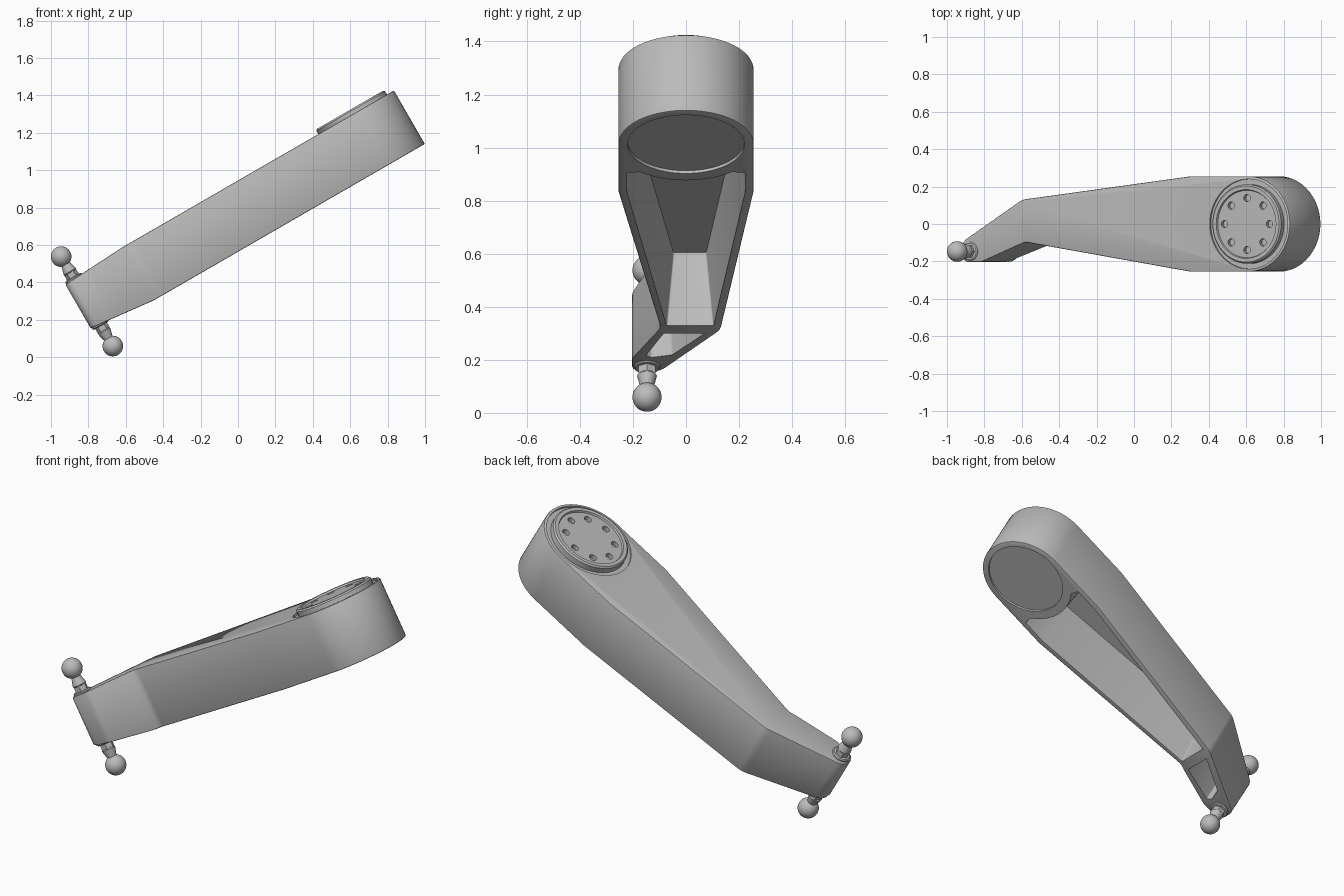
import bpy, bmesh
from math import sin, cos, pi, radians
from mathutils import Vector

if "Cube" in bpy.data.objects:
    bpy.data.objects.remove(bpy.data.objects["Cube"])

TILT = -pi / 6            # whole arm leans up towards its large end
HUB = 1.18                # hub centre along the arm
STUD = (-0.55, -0.147)    # ball stud centre at the small end

grey = bpy.data.materials.new("plain grey")
grey.use_nodes = True
grey.diffuse_color = (0.5, 0.5, 0.5, 1)
grey.node_tree.nodes["Principled BSDF"].inputs["Base Color"].default_value = (0.5, 0.5, 0.5, 1)


def make(name, bm):
    bmesh.ops.recalc_face_normals(bm, faces=bm.faces)
    mesh = bpy.data.meshes.new(name)
    bm.to_mesh(mesh)
    bm.free()
    ob = bpy.data.objects.new(name, mesh)
    ob.rotation_euler.y = TILT
    bpy.context.collection.objects.link(ob)
    return ob


def finish(ob):
    ob.data.materials.clear()
    ob.data.materials.append(grey)
    bpy.ops.object.select_all(action="DESELECT")
    ob.select_set(True)
    bpy.context.view_layer.objects.active = ob
    bpy.ops.object.shade_smooth_by_angle(angle=radians(30))


def arc(cx, r, a0, a1, n):
    steps = [radians(a0 + (a1 - a0) * i / n) for i in range(n + 1)]
    return [(cx + r * cos(a), r * sin(a)) for a in steps]


def inset(points, d):
    """Mitred inward offset of a counter-clockwise outline."""
    pts = [Vector(p) for p in points]
    out = []
    for i, p in enumerate(pts):
        a = (p - pts[i - 1]).normalized()
        b = (pts[(i + 1) % len(pts)] - p).normalized()
        n1, n2 = Vector((-a.y, a.x)), Vector((-b.y, b.x))
        out.append(p + (n1 + n2) * d / (1 + n1.dot(n2)))
    return out


def prism(outline, low, high, draft, corner):
    """Extruded outline with optional draft and rounded upright corners."""
    bm = bmesh.new()
    a = [bm.verts.new((p[0], p[1], low)) for p in outline]
    b = [bm.verts.new((p[0], p[1], high)) for p in inset(outline, draft)]
    n = len(a)
    bm.faces.new(a[::-1])
    bm.faces.new(b)
    for i in range(n):
        j = (i + 1) % n
        bm.faces.new((a[i], a[j], b[j], b[i]))
    bm.normal_update()
    sharp = [e for e in bm.edges
             if abs(e.verts[0].co.z - e.verts[1].co.z) > 0.05 and e.calc_face_angle() > 0.3]
    bmesh.ops.bevel(bm, geom=sharp, offset=corner, segments=4, profile=0.5,
                    affect="EDGES", clamp_overlap=True)
    return bm


def lathe(profile, centre, sides):
    """Turned solid: profile of (radius, height) around an upright axis."""
    bm = bmesh.new()
    x, y = centre
    rings = []
    for r, z in profile:
        rings.append([bm.verts.new((x + r * cos(2 * pi * k / sides),
                                    y + r * sin(2 * pi * k / sides), z)) for k in range(sides)])
    for low, high in zip(rings, rings[1:]):
        for k in range(sides):
            j = (k + 1) % sides
            bm.faces.new((low[k], low[j], high[j], high[k]))
    bm.faces.new(rings[0][::-1])
    bm.faces.new(rings[-1])
    return bm


def cut(ob, cutters):
    for c in cutters:
        c.hide_render = True
        m = ob.modifiers.new("cut", "BOOLEAN")
        m.operation, m.solver, m.object = "DIFFERENCE", "EXACT", c
    graph = bpy.context.evaluated_depsgraph_get()
    mesh = bpy.data.meshes.new_from_object(ob.evaluated_get(graph))
    ob.modifiers.clear()
    ob.data = mesh
    for c in cutters:
        bpy.data.objects.remove(c)


# Arm body: outline, thinner small end, softened rims
outline = [(-0.605, -0.18), (-0.58, -0.203), (-0.48, -0.203), (-0.2, -0.097), (0.82, -0.255)]
outline += arc(HUB, 0.255, -90, 90, 48)
outline += [(0.82, 0.255), (-0.22, 0.13), (-0.585, -0.085), (-0.605, -0.11)]
bm = prism(outline, 0.488, 0.818, 0, 0.02)
KINK = -0.24
bmesh.ops.bisect_plane(bm, geom=bm.verts[:] + bm.edges[:] + bm.faces[:],
                       plane_co=(KINK, 0, 0), plane_no=(1, 0, 0))
for v in bm.verts:
    past = max(0, KINK - v.co.x)
    v.co.z += past * (-0.055 if v.co.z > 0.65 else 0.11)
bm.normal_update()
rims = [e for e in bm.edges
        if abs(e.verts[0].co.z - e.verts[1].co.z) < 0.1 and e.calc_face_angle() > 1]
bmesh.ops.bevel(bm, geom=rims, offset=0.006, segments=2, profile=0.5,
                affect="EDGES", clamp_overlap=True)
body = make("arm_body", bm)

# Underside pockets, hub recess and the groove around the boss
main = [(-0.19, -0.075), (0.82, -0.225), (0.965, -0.225)]
main += arc(HUB, 0.27, 220, 140, 10)[::1]
main = main[:3] + sorted(main[3:], key=lambda p: p[1])
main += [(0.965, 0.225), (0.82, 0.225), (-0.19, 0.105)]
small = [(-0.245, -0.085), (-0.245, 0.075), (-0.45, -0.05), (-0.475, -0.13), (-0.455, -0.155)]
cut(body, [
    make("main_pocket_cutter", prism(main, 0.47, 0.79, 0.032, 0.018)),
    make("small_pocket_cutter", prism(small, 0.45, 0.77, 0.018, 0.015)),
    make("hub_recess_cutter", lathe([(0.22, 0.45), (0.22, 0.5)], (HUB, 0), 64)),
    make("groove_cutter", lathe([(0.24, 0.806), (0.24, 0.9)], (HUB, 0), 64)),
])
finish(body)

# Hub boss with dished face and a ring of bolt holes
boss = make("hub_boss", lathe([(0.212, 0.8), (0.212, 0.838), (0.204, 0.846), (0.184, 0.846),
                               (0.18, 0.836)], (HUB, 0), 64))
holes = []
for k in range(8):
    a = k * pi / 4
    spot = (HUB + 0.139 * cos(a), 0.139 * sin(a))
    holes.append(make("hole_cutter", lathe([(0.02, 0.812), (0.02, 0.87)], spot, 20)))
cut(boss, holes)
finish(boss)

# Ball studs above and below the small end
for label, base, d in (("upper", 0.799, 1), ("lower", 0.525, -1)):
    parts = (
        ("flange", [(0.05, -0.01), (0.05, 0.008), (0.044, 0.013)], 32),
        ("neck", [(0.036, 0.01), (0.036, 0.045)], 6),
        ("shank", [(0.031, 0.04), (0.037, 0.047), (0.034, 0.06), (0.023, 0.1)], 32),
    )
    for part, profile, sides in parts:
        finish(make(f"{label}_stud_{part}",
                    lathe([(r, base + d * h) for r, h in profile], STUD, sides)))
    bm = bmesh.new()
    bmesh.ops.create_uvsphere(bm, u_segments=32, v_segments=20, radius=0.055)
    bmesh.ops.translate(bm, verts=bm.verts, vec=(*STUD, base + d * 0.139))
    finish(make(f"{label}_stud_ball", bm))
